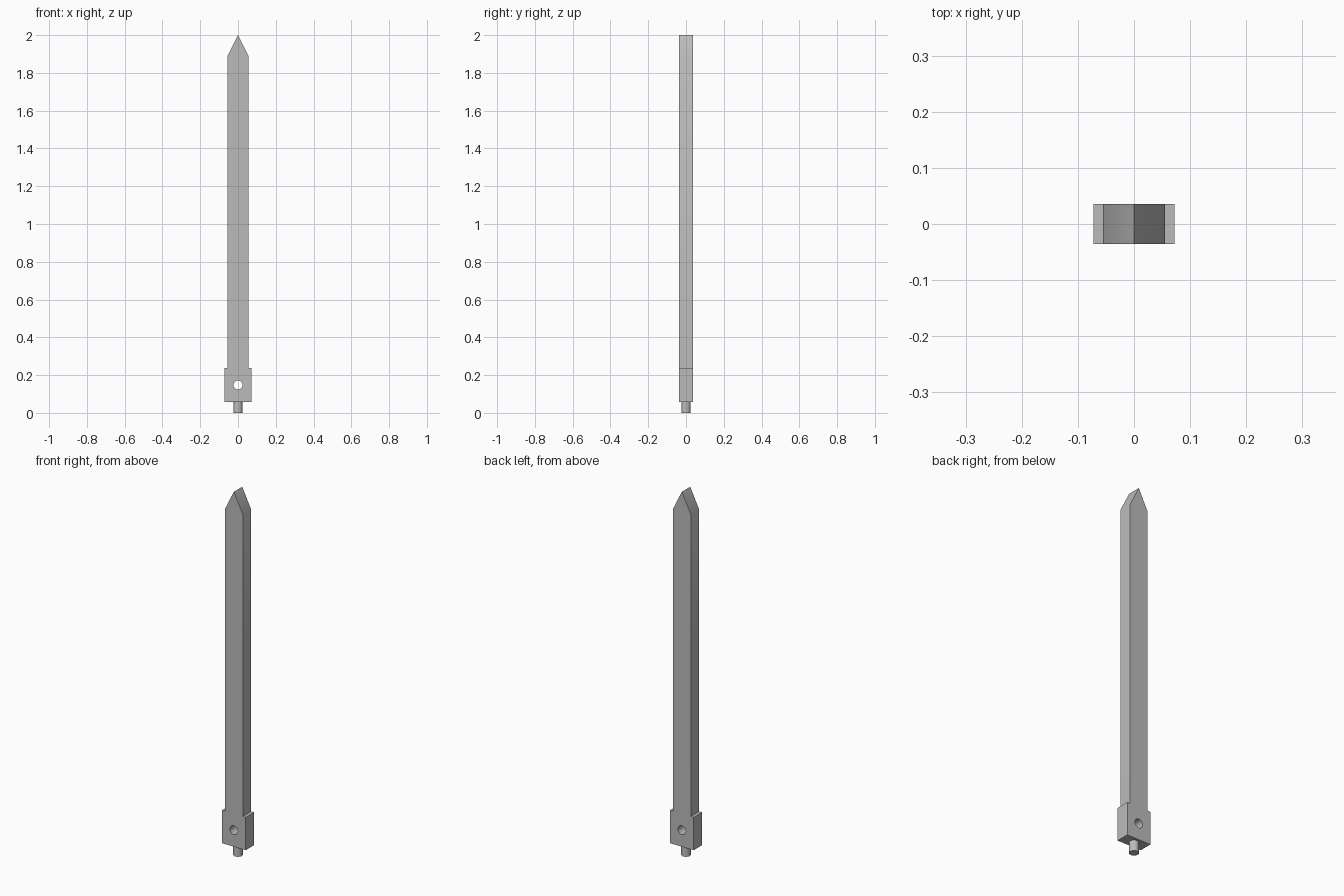
import bpy
import bmesh
import math

cube = bpy.data.objects.get("Cube")
if cube:
    bpy.data.objects.remove(cube, do_unlink=True)

DEPTH = 0.072   # shared thickness of blade and base
GREY = (0.5, 0.5, 0.5, 1.0)

mat = bpy.data.materials.new("plain_grey")
mat.use_nodes = True
mat.diffuse_color = GREY
mat.node_tree.nodes["Principled BSDF"].inputs["Base Color"].default_value = GREY


def prism(name, profile):
    """Extrude an x-z outline through the shared thickness."""
    bm = bmesh.new()
    face = bm.faces.new([bm.verts.new((x, -DEPTH / 2, z)) for x, z in profile])
    side = bmesh.ops.extrude_face_region(bm, geom=[face])["geom"]
    verts = [g for g in side if isinstance(g, bmesh.types.BMVert)]
    bmesh.ops.translate(bm, verts=verts, vec=(0, DEPTH, 0))
    bmesh.ops.recalc_face_normals(bm, faces=bm.faces)
    mesh = bpy.data.meshes.new(name)
    bm.to_mesh(mesh)
    bm.free()
    obj = bpy.data.objects.new(name, mesh)
    bpy.context.collection.objects.link(obj)
    return obj


def cylinder(name, radius, length, location, rotation=(0, 0, 0)):
    bpy.ops.mesh.primitive_cylinder_add(vertices=32, radius=radius, depth=length,
                                        location=location, rotation=rotation)
    obj = bpy.context.object
    obj.name = name
    return obj


def finish(obj):
    obj.data.materials.clear()
    obj.data.materials.append(mat)
    bpy.ops.object.select_all(action="DESELECT")
    obj.select_set(True)
    bpy.context.view_layer.objects.active = obj
    bpy.ops.object.shade_smooth_by_angle(angle=math.radians(30))


# Long blade with a pointed ridge, and the wider base it grows from, in one outline
half = [(0.072, 0.058), (0.072, 0.238), (0.055, 0.238), (0.055, 1.89)]
outline = half + [(0, 2.0)] + [(-x, z) for x, z in reversed(half)]
post = prism("pointed_post", outline)

# Round hole through the base
cutter = cylinder("hole_cutter", 0.024, 0.3, (0, 0, 0.148), (math.pi / 2, 0, 0))
cut = post.modifiers.new("hole", "BOOLEAN")
cut.operation = "DIFFERENCE"
cut.solver = "EXACT"
cut.object = cutter
bpy.ops.object.select_all(action="DESELECT")
post.select_set(True)
bpy.context.view_layer.objects.active = post
bpy.ops.object.modifier_apply(modifier=cut.name)
bpy.data.objects.remove(cutter, do_unlink=True)
finish(post)

# Peg under the base
finish(cylinder("bottom_peg", 0.024, 0.06, (0, 0, 0.03)))
